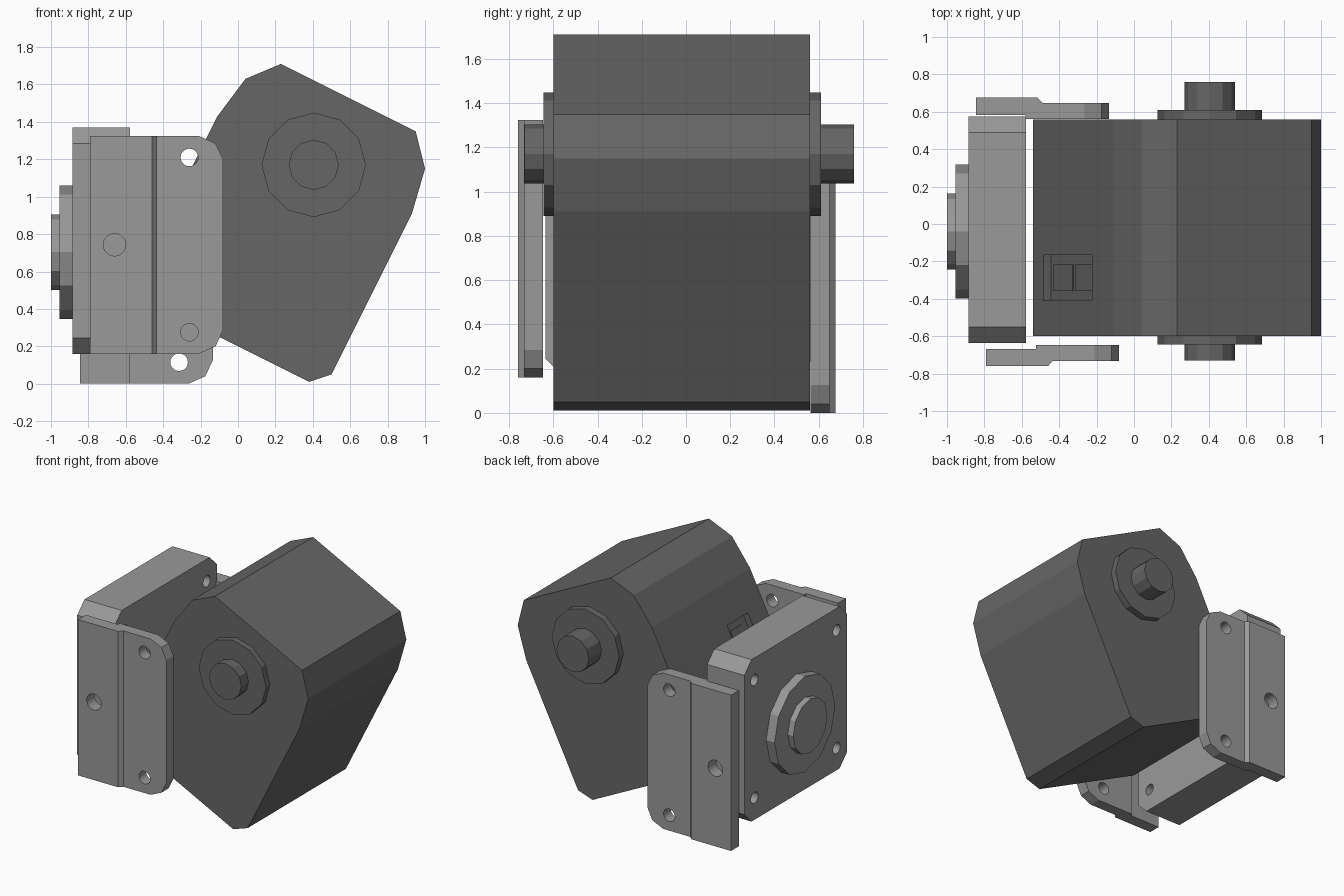
import bpy, bmesh, math
from mathutils import Matrix, Vector

old = bpy.data.objects.get("Cube")
if old:
    bpy.data.objects.remove(old)


def material(name, value):
    m = bpy.data.materials.new(name)
    m.use_nodes = True
    col = (value, value, value, 1)
    m.diffuse_color = col
    m.node_tree.nodes["Principled BSDF"].inputs["Base Color"].default_value = col
    return m


DARK = material("dark grey", 0.133)
LIGHT = material("light grey", 0.32)


def prism(name, pts, axis, lo, hi, mat):
    """Extrude a 2D outline along x (y,z points), y (x,z) or z (x,y)."""
    place = {"x": lambda a, b, d: (d, a, b),
             "y": lambda a, b, d: (a, d, b),
             "z": lambda a, b, d: (a, b, d)}[axis]
    bm = bmesh.new()
    face = bm.faces.new([bm.verts.new(place(a, b, lo)) for a, b in pts])
    ext = bmesh.ops.extrude_face_region(bm, geom=[face])
    moved = [v for v in ext["geom"] if isinstance(v, bmesh.types.BMVert)]
    bmesh.ops.translate(bm, verts=moved, vec=place(0, 0, hi - lo))
    bmesh.ops.recalc_face_normals(bm, faces=bm.faces)
    mesh = bpy.data.meshes.new(name)
    bm.to_mesh(mesh)
    bm.free()
    mesh.materials.append(mat)
    obj = bpy.data.objects.new(name, mesh)
    bpy.context.scene.collection.objects.link(obj)
    return obj


def ring(a, b, r, n):
    return [(a + r * math.cos(2 * math.pi * i / n),
             b + r * math.sin(2 * math.pi * i / n)) for i in range(n)]


def combine(obj, cutter, operation="DIFFERENCE"):
    """Apply a boolean and remove the cutter."""
    mod = obj.modifiers.new("cut", "BOOLEAN")
    mod.operation = operation
    mod.solver = "EXACT"
    mod.object = cutter
    bpy.context.view_layer.update()
    dg = bpy.context.evaluated_depsgraph_get()
    mesh = bpy.data.meshes.new_from_object(obj.evaluated_get(dg))
    obj.modifiers.clear()
    obj.data = mesh
    bpy.data.objects.remove(cutter)


def holes(obj, spots, axis, lo, hi):
    for a, b, r in spots:
        combine(obj, prism("hole_cutter", ring(a, b, r, 20), axis, lo, hi, obj.data.materials[0]))


# Main body: tilted block with a rounded upper end
body = prism("main_body", [
    (0.23, 1.71), (0.95, 1.35), (1.0, 1.15), (0.93, 0.91), (0.50, 0.05), (0.38, 0.01),
    (-0.50, 0.45), (-0.54, 0.57), (-0.11, 1.43), (0.04, 1.63)], "y", -0.60, 0.56, DARK)

# Connector pocket on the sloping side of the body
TILT = Matrix.Rotation(math.atan(0.5), 4, "Y")
INWARD = TILT @ Vector((1, 0, 0))


def tilted_block(name, x, depth, size):
    w, h = size[1] / 2, size[2] / 2
    block = prism(name, [(-w, -h), (w, -h), (w, h), (-w, h)],
                  "x", -size[0] / 2, size[0] / 2, DARK)
    centre = Vector((x, -0.2875, 1.65 + 2 * x)) + INWARD * depth
    block.data.transform(Matrix.Translation(centre) @ TILT)
    return block


combine(body, tilted_block("pocket_cutter", -0.355, 0, (0.09, 0.245, 0.58)))
for i, x in enumerate((-0.415, -0.30)):
    tilted_block(f"connector_pad_{i + 1}", x, 0.045, (0.012, 0.14, 0.224))

# Output discs and shafts on the front and back of the body
for side, face, rim, end in (("front", -0.60, -0.645, -0.73), ("back", 0.56, 0.61, 0.76)):
    prism(f"{side}_disc", ring(0.405, 1.17, 0.279, 12), "y", face, rim, DARK)
    prism(f"{side}_shaft", ring(0.405, 1.17, 0.134, 12), "y", rim, end, DARK)

# Bearing block with chamfered corners and four screw holes
cy, cz, h, c = -0.03, 0.765, 0.605, 0.085
octagon = [(cy + sy * a, cz + sz * b) for sy, sz, a, b in (
    (1, 1, h, h - c), (1, 1, h - c, h), (-1, 1, h - c, h), (-1, 1, h, h - c),
    (-1, -1, h, h - c), (-1, -1, h - c, h), (1, -1, h - c, h), (1, -1, h, h - c))]
block = prism("bearing_block", octagon, "x", -0.885, -0.577, LIGHT)
holes(block, [(cy + sy * 0.485, cz + sz * 0.44, 0.042) for sy in (1, -1) for sz in (1, -1)],
      "x", -1.0, -0.5)

# Round hub on the outer face of the bearing block
prism("hub_disc", ring(-0.04, 0.703, 0.358, 12), "x", -0.885, -0.955, LIGHT)
prism("hub_cap", ring(-0.04, 0.703, 0.202, 12), "x", -0.955, -1.0, LIGHT)


# Stepped side plates with clipped corners
def side_plate(name, right, bottom, outer, inward):
    section = [(0.71, 0), (0.38, 0), (0.355, 0.027), (0, 0.027),
               (0, 0.113), (0.445, 0.113), (0.445, 0.092), (0.71, 0.092)]
    plate = prism(name, [(right - a, outer + inward * d) for a, d in section],
                  "z", bottom, bottom + 1.165, LIGHT)
    lower = [(0.73, -0.02), (0.13, -0.02), (0.13, 0), (0.04, 0.04), (0, 0.125)]
    lower = [(0.73, 0), (0.13, 0), (0.04, 0.04), (0, 0.125)]
    outline = lower + [(a, 1.165 - b) for a, b in reversed(lower)]
    clip = prism("outline_cutter", [(right - a, bottom + b) for a, b in outline],
                 "y", outer - 0.2, outer + 0.2, LIGHT)
    combine(plate, clip, "INTERSECT")
    holes(plate, [(right - a, bottom + b, r) for a, b, r in (
        (0.18, 0.115, 0.047), (0.18, 1.05, 0.047), (0.58, 0.583, 0.06))],
        "y", outer - 0.2, outer + 0.2)


side_plate("front_side_plate", -0.08, 0.16, -0.76, 1)
side_plate("back_side_plate", -0.135, 0.0, 0.675, -1)
